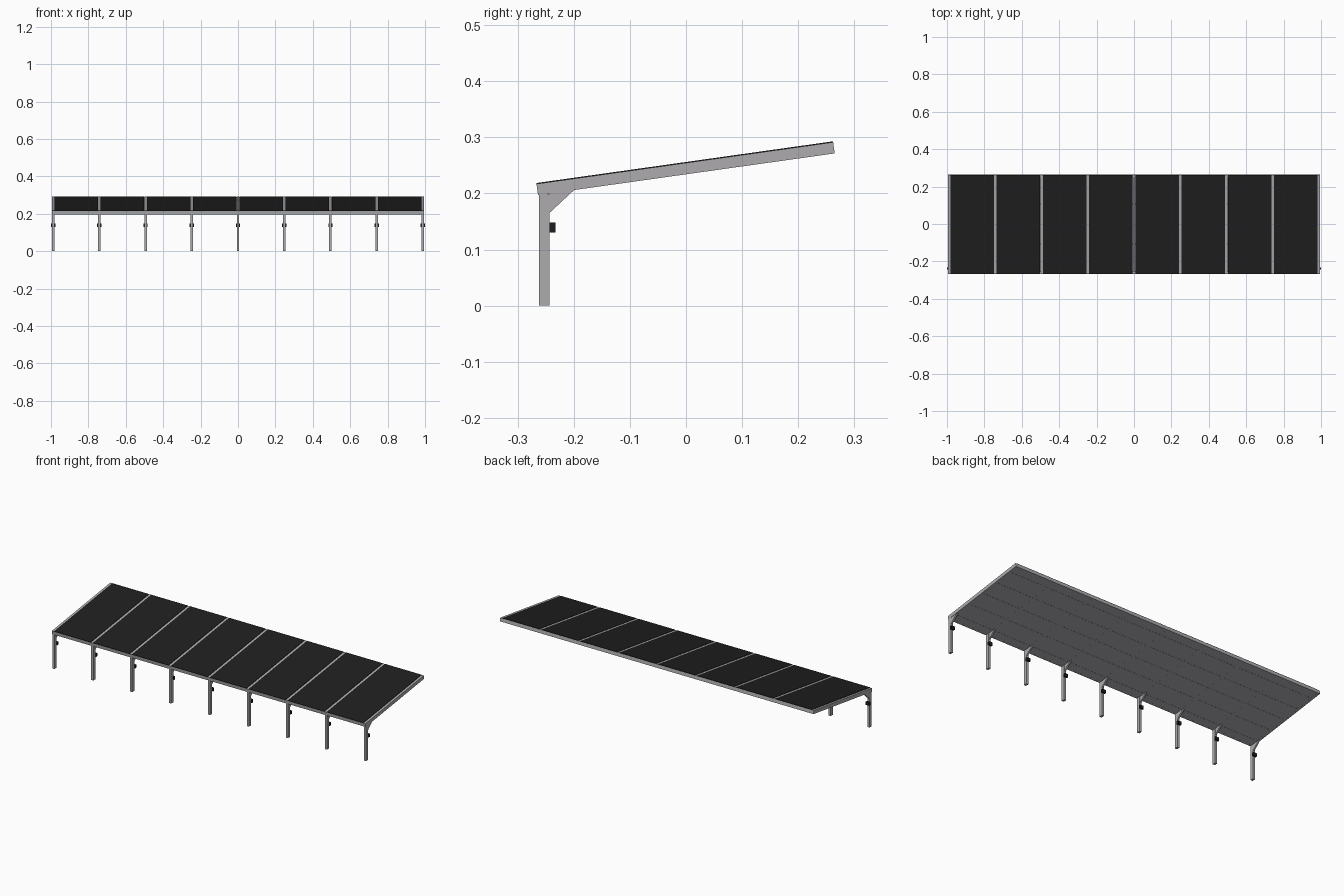
import bpy, bmesh, math
from mathutils import Matrix, Vector

if "Cube" in bpy.data.objects:
    bpy.data.objects.remove(bpy.data.objects["Cube"])


def material(name, c):
    m = bpy.data.materials.new(name)
    m.diffuse_color = (c[0], c[1], c[2], 1)
    m.use_nodes = True
    m.node_tree.nodes["Principled BSDF"].inputs["Base Color"].default_value = m.diffuse_color
    return m


STEEL = material("grey_steel", (0.42, 0.41, 0.43))
PANEL = material("black_panel", (0.014, 0.014, 0.014))
LAMP = material("lamp_black", (0.012, 0.012, 0.016))

ANGLE = math.radians(8)
LENGTH, DEPTH = 0.534, 0.021
ROOF = Matrix.Translation((0, -0.2637, 0.197)) @ Matrix.Rotation(ANGLE, 4, 'X')
POSTS = [-0.9885 + i * 0.9885 / 4 for i in range(9)]


def add_object(name, bm, mat):
    bmesh.ops.recalc_face_normals(bm, faces=bm.faces)
    me = bpy.data.meshes.new(name)
    bm.to_mesh(me)
    bm.free()
    me.materials.append(mat)
    ob = bpy.data.objects.new(name, me)
    bpy.context.collection.objects.link(ob)
    return ob


def boxes(name, bounds, mat, xf=Matrix()):
    # each bound is (x0, x1, y0, y1, z0, z1)
    bm = bmesh.new()
    for x0, x1, y0, y1, z0, z1 in bounds:
        size = Matrix.Diagonal((x1 - x0, y1 - y0, z1 - z0, 1))
        mid = Matrix.Translation(((x0 + x1) / 2, (y0 + y1) / 2, (z0 + z1) / 2))
        bmesh.ops.create_cube(bm, size=1, matrix=xf @ mid @ size)
    return add_object(name, bm, mat)


def prism(name, profile, x, w, mat):
    bm = bmesh.new()
    f = bm.faces.new([bm.verts.new((x - w / 2, y, z)) for y, z in profile])
    r = bmesh.ops.extrude_face_region(bm, geom=[f])
    bmesh.ops.translate(bm, vec=Vector((w, 0, 0)),
                        verts=[v for v in r["geom"] if isinstance(v, bmesh.types.BMVert)])
    return add_object(name, bm, mat)


# posts, brackets and lamps
for i, x in enumerate(POSTS):
    boxes(f"post_{i}", [(x - 0.0065, x + 0.0065, -0.262, -0.243, 0, 0.199)], STEEL)
    prism(f"bracket_{i}", [(-0.2435, 0.165), (-0.2435, 0.203), (-0.2, 0.208), (-0.2, 0.2055)],
          x, 0.009, STEEL)
    boxes(f"lamp_{i}", [(x - 0.0115, x + 0.0115, -0.2435, -0.2325, 0.130, 0.148)], LAMP)

# rafters above the posts and edge beams along the roof
for i, x in enumerate(POSTS):
    boxes(f"rafter_{i}", [(x - 0.0065, x + 0.0065, 0, LENGTH, 0, DEPTH - 0.0008)], STEEL, ROOF)
boxes("front_beam", [(-0.988, 0.988, 0, 0.01, 0, DEPTH - 0.002)], STEEL, ROOF)
boxes("back_beam", [(-0.988, 0.988, LENGTH - 0.01, LENGTH, 0, DEPTH - 0.002)], STEEL, ROOF)

# underside boards with fine seams
seams = [0.001] + [0.0534 + 0.1068 * k for k in range(5)] + [LENGTH - 0.001]
g = 0.0004
boxes("ceiling_boards", [(-0.99, 0.99, a + g, b - g, 0.0002, 0.005)
                         for a, b in zip(seams, seams[1:])], STEEL, ROOF)

# black panels in each bay
boxes("solar_panels", [(a + 0.0075, b - 0.0075, 0.0005, LENGTH - 0.0005, DEPTH - 0.002, DEPTH + 0.0007)
                       for a, b in zip(POSTS, POSTS[1:])], PANEL, ROOF)
